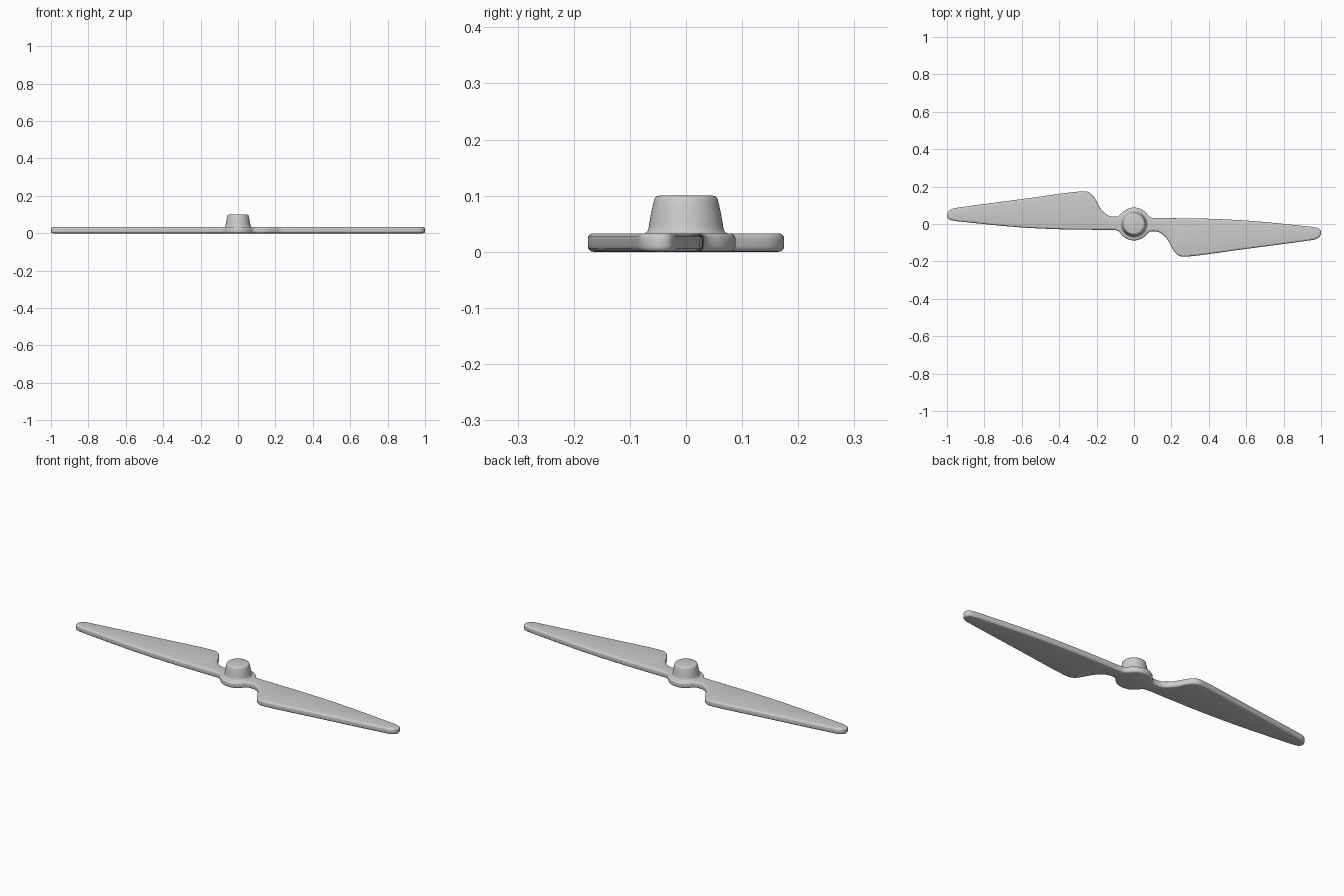
import bpy, bmesh, math
from mathutils import Vector

if "Cube" in bpy.data.objects:
    bpy.data.objects.remove(bpy.data.objects["Cube"])

grey = bpy.data.materials.new("light grey plastic")
grey.diffuse_color = (0.6, 0.6, 0.6, 1)
grey.use_nodes = True
grey.node_tree.nodes["Principled BSDF"].inputs["Base Color"].default_value = grey.diffuse_color


def add_object(name, bm):
    bmesh.ops.recalc_face_normals(bm, faces=bm.faces[:])
    mesh = bpy.data.meshes.new(name)
    bm.to_mesh(mesh)
    bm.free()
    ob = bpy.data.objects.new(name, mesh)
    bpy.context.collection.objects.link(ob)
    mesh.materials.append(grey)
    bpy.ops.object.select_all(action='DESELECT')
    ob.select_set(True)
    bpy.context.view_layer.objects.active = ob
    bpy.ops.object.shade_smooth_by_angle(angle=math.radians(40))
    return ob


def smooth_loop(points, steps):
    """Closed centripetal spline through the points."""
    out, n = [], len(points)
    for i in range(n):
        p = [points[(i + k) % n] for k in (-1, 0, 1, 2)]
        t = [0.0]
        for a, b in zip(p, p[1:]):
            t.append(t[-1] + math.sqrt((b - a).length))
        for s in range(steps):
            u = t[1] + (t[2] - t[1]) * s / steps
            q = list(p)
            for level in (1, 2, 3):
                q = [q[j].lerp(q[j + 1], (u - t[max(0, j + level - 2) if level == 3 else j + level - 1])
                     / (t[j + 1 if level == 1 else j + 2] - t[j + level - 1]))
                     if level < 3 else q[0].lerp(q[1], (u - t[1]) / (t[2] - t[1]))
                     for j in range(len(q) - 1)] if level != 2 else [
                     q[j].lerp(q[j + 1], (u - t[j]) / (t[j + 2] - t[j])) for j in range(2)]
            out.append(q[0])
    return out


# Blade outline, counterclockwise from the lower hub fillet to the upper hub arc
blade = [(.073, -.05), (.085, -.041), (.105, -.039), (.14, -.047), (.175, -.078),
         (.205, -.13), (.225, -.158), (.25, -.173), (.285, -.174), (.6, -.133),
         (.93, -.089), (.97, -.082), (.99, -.07), (1, -.05), (.995, -.03), (.975, -.02),
         (.89, -.009), (.62, .017), (.4, .028), (.2, .031), (.11, .032), (.088, .036),
         (.075, .047)]
arc = [(.088 * math.cos(math.radians(a)), .088 * math.sin(math.radians(a)))
       for a in (45, 60, 75, 90, 105, 120, 135)]
half = [Vector(p) for p in blade + arc]
outline = smooth_loop(half + [-p for p in half], 4)

# Inward normals for the rounded rim
count = len(outline)
inward = []
for i in range(count):
    d = (outline[(i + 1) % count] - outline[i - 1]).normalized()
    inward.append(Vector((-d.y, d.x)))

# Two-blade plate with rounded top and bottom rims
bm = bmesh.new()
R, TOP = .01, .033
angles = [math.radians(a) for a in (0, 22.5, 45, 67.5, 90)]
section = [(R * (1 - math.sin(a)), R * (1 - math.cos(a))) for a in angles]
section += [(R * (1 - math.cos(a)), TOP - R * (1 - math.sin(a))) for a in angles]
rings = [[bm.verts.new((*(p + n * inset), z)) for p, n in zip(outline, inward)]
         for inset, z in section]
for low, high in zip(rings, rings[1:]):
    for i in range(count):
        j = (i + 1) % count
        bm.faces.new((low[i], low[j], high[j], high[i]))
bm.faces.new(rings[0][::-1])
bm.faces.new(rings[-1])
bmesh.ops.triangulate(bm, faces=[f for f in bm.faces if len(f.verts) > 4])
add_object("propeller_blades", bm)

# Tapered hub cap, a lathed profile with soft shoulder and foot
profile = [(0, .1), (.048, .1), (.053, .0985), (.056, .095), (.058, .088), (.062, .07),
           (.0655, .05), (.067, .04), (.07, .035), (.075, .0325), (.075, .02), (0, .02)]
bm = bmesh.new()
verts = [bm.verts.new((r, 0, z)) for r, z in profile]
edges = [bm.edges.new(pair) for pair in zip(verts, verts[1:])]
bmesh.ops.spin(bm, geom=verts + edges, axis=(0, 0, 1), cent=(0, 0, 0),
               angle=2 * math.pi, steps=48)
bmesh.ops.remove_doubles(bm, verts=bm.verts[:], dist=1e-5)
add_object("hub_cap", bm)
